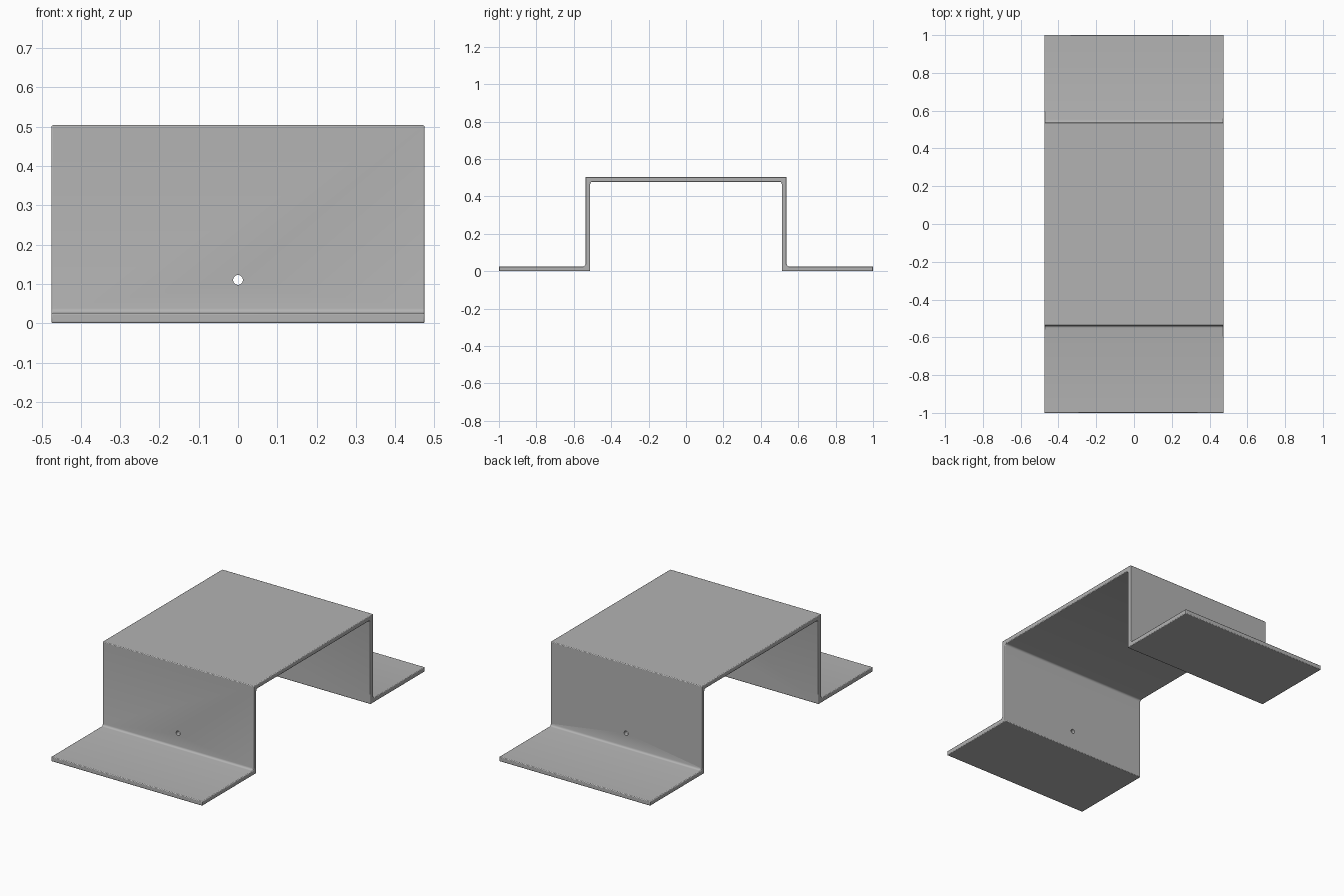
import bpy, bmesh
from math import cos, sin, pi, radians
from mathutils import Matrix

if "Cube" in bpy.data.objects:
    bpy.data.objects.remove(bpy.data.objects["Cube"])

WIDTH, LENGTH, HEIGHT = 0.95, 2.0, 0.504
THICK = 0.026
OUTER = 0.538            # outer wall face
INNER = OUTER - THICK    # inner wall face
FILLET = 0.012           # radius inside each bend
EDGE = 0.004             # softened edges

steel = bpy.data.materials.new("brushed grey")
steel.use_nodes = True
colour = (0.45, 0.45, 0.45, 1)
steel.diffuse_color = colour
steel.node_tree.nodes["Principled BSDF"].inputs["Base Color"].default_value = colour


def arc(cy, cz, start, end, steps=4):
    """Points along a bend of the sheet."""
    angles = [radians(start + (end - start) * i / steps) for i in range(steps + 1)]
    return [(cy + FILLET * cos(a), cz + FILLET * sin(a)) for a in angles]


# Half of the sheet profile, mirrored to make the whole hat section
half_top = [(LENGTH / 2, THICK)]
half_top += arc(OUTER + FILLET, THICK + FILLET, 270, 180)
half_top += [(OUTER, HEIGHT)]
half_under = arc(INNER - FILLET, HEIGHT - THICK - FILLET, 90, 0)
half_under += [(INNER, 0), (LENGTH / 2, 0)]
half = half_top, half_under
profile = half_top + [(-y, z) for y, z in reversed(half_top)]
profile += [(-y, z) for y, z in reversed(half_under)] + half_under

# Bent sheet, extruded across its width
bm = bmesh.new()
face = bm.faces.new([bm.verts.new((-WIDTH / 2, y, z)) for y, z in profile])
swept = bmesh.ops.extrude_face_region(bm, geom=[face])["geom"]
verts = [v for v in swept if isinstance(v, bmesh.types.BMVert)]
bmesh.ops.translate(bm, vec=(WIDTH, 0, 0), verts=verts)
bmesh.ops.recalc_face_normals(bm, faces=bm.faces)
mesh = bpy.data.meshes.new("bracket")
bm.to_mesh(mesh)
bm.free()
bracket = bpy.data.objects.new("bracket", mesh)
bpy.context.collection.objects.link(bracket)
mesh.materials.append(steel)

# Softened edges
bevel = bracket.modifiers.new("soft edges", "BEVEL")
bevel.width = EDGE
bevel.segments = 2
bevel.limit_method = "ANGLE"
bevel.angle_limit = radians(40)

# Screw hole through both walls
bm = bmesh.new()
bmesh.ops.create_cone(bm, cap_ends=True, segments=24, radius1=0.0125, radius2=0.0125,
                      depth=1.5, matrix=Matrix.Translation((0, 0, 0.11)) @ Matrix.Rotation(pi / 2, 4, "X"))
cut_mesh = bpy.data.meshes.new("hole_cutter")
bm.to_mesh(cut_mesh)
bm.free()
cut_mesh.materials.append(steel)
cutter = bpy.data.objects.new("hole_cutter", cut_mesh)
bpy.context.collection.objects.link(cutter)
cutter.hide_render = True
cutter.hide_set(True)
hole = bracket.modifiers.new("screw hole", "BOOLEAN")
hole.operation = "DIFFERENCE"
hole.solver = "EXACT"
hole.object = cutter

# Smooth bends with sharp edges kept
bpy.ops.object.select_all(action="DESELECT")
bracket.select_set(True)
bpy.context.view_layer.objects.active = bracket
bpy.ops.object.shade_smooth_by_angle(angle=radians(35))
